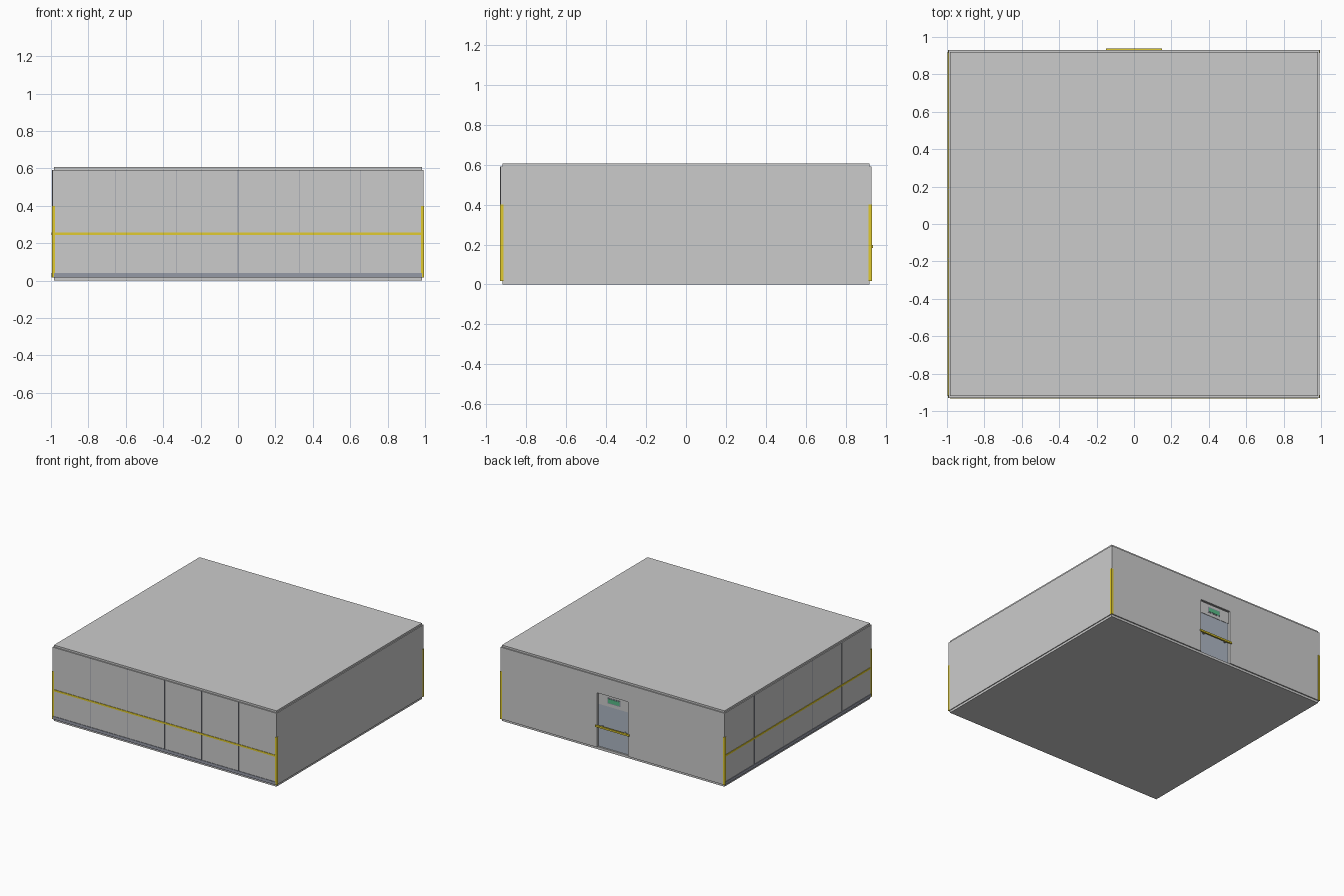
import bpy

if "Cube" in bpy.data.objects:
    bpy.data.objects.remove(bpy.data.objects["Cube"])

mats = {}
COLORS = {
    "yellow": (0.75, 0.6, 0.03, 1), "steel": (0.42, 0.47, 0.55, 1),
    "seam": (0.3, 0.32, 0.38, 1), "green": (0.1, 0.5, 0.25, 1),
}


def box(name, x0, x1, y0, y1, z0, z1, color=None):
    bpy.ops.mesh.primitive_cube_add(size=1, location=((x0 + x1) / 2, (y0 + y1) / 2, (z0 + z1) / 2))
    ob = bpy.context.object
    ob.name = name
    ob.scale = (x1 - x0, y1 - y0, z1 - z0)
    bpy.ops.object.transform_apply(location=False, rotation=False, scale=True)
    if color:
        if color not in mats:
            mats[color] = bpy.data.materials.new(color)
            mats[color].diffuse_color = COLORS[color]
        ob.data.materials.append(mats[color])
    return ob


X, Y, T = 0.992, 0.929, 0.014      # outer wall faces and thickness
Z0, Z1 = 0.018, 0.592              # wall bottom and top
DX, DZ = 0.138, 0.455              # door opening half width and top

# floor and ceiling slabs
box("floor", -0.985, 0.985, -0.92, 0.92, 0, 0.02)
box("ceiling", -0.985, 0.985, -0.92, 0.92, 0.59, 0.607)

# walls, with a doorway in the back one
box("front_wall", -0.985, 0.985, -Y, -Y + T, Z0, Z1)
for s, side in ((-1, "left"), (1, "right")):
    a, b = sorted((s * X, s * (X - T)))
    box(side + "_wall", a, b, -Y, Y, Z0, Z1)
    a, b = sorted((s * DX, s * 0.985))
    box("back_wall_" + side, a, b, Y - T, Y, Z0, Z1)
box("back_wall_header", -DX, DX, Y - T, Y, DZ, Z1)

# wall trim: shows outside on the front and left, inside on the back and right
F0, F1 = -Y - 0.004, -Y + 0.002
L0, L1 = -X - 0.004, -X + 0.002
box("front_stripe", -0.985, 0.985, F0, F1, 0.243, 0.257, "yellow")
box("left_stripe", L0, L1, -0.92, 0.92, 0.243, 0.257, "yellow")
box("front_skirting", -0.985, 0.985, F0, F1, Z0, 0.042, "seam")
box("left_skirting", L0, L1, -0.92, 0.92, Z0, 0.042, "seam")
box("right_stripe", X - T - 0.004, X - T + 0.002, -0.91, 0.91, 0.243, 0.257, "yellow")
box("right_skirting", X - T - 0.004, X - T + 0.002, -0.91, 0.91, Z0, 0.042, "seam")
for s in (-1, 1):
    a, b = sorted((s * (DX + 0.01), s * 0.97))
    box("back_stripe", a, b, Y - T - 0.004, Y - T + 0.002, 0.243, 0.257, "yellow")
    box("back_skirting", a, b, Y - T - 0.004, Y - T + 0.002, Z0, 0.042, "seam")

# panel seams
for i in range(-2, 3):
    x = i * 0.328
    box("front_seam", x - 0.002, x + 0.002, -Y - 0.002, -Y + 0.002, 0.042, Z1, "seam")
for i in range(4):
    y = (i - 1.5) * 0.368
    box("left_seam", -X - 0.002, -X + 0.002, y - 0.002, y + 0.002, 0.042, Z1, "seam")

# yellow corner guards
for sx in (-1, 1):
    for sy in (-1, 1):
        x, y = sx * 0.987, sy * 0.923
        box("corner_guard", x - 0.008, x + 0.008, y - 0.008, y + 0.008, Z0, 0.4, "yellow")

# recessed door, header panel, display and push bar
box("door", -DX, DX, 0.895, 0.907, Z0, 0.36, "steel")
box("door_header_panel", -DX, DX, 0.895, 0.91, 0.36, DZ)
box("exit_display", -0.05, 0.05, 0.908, 0.914, 0.392, 0.424, "green")
box("display_surround", -0.057, 0.057, 0.907, 0.912, 0.385, 0.431, "seam")
for s in (-1, 1):
    a, b = sorted((s * DX, s * (DX + 0.012)))
    box("door_jamb", a, b, 0.895, 0.917, Z0, DZ)
box("door_bar", -0.15, 0.15, 0.925, 0.938, 0.183, 0.197, "yellow")
for x in (-0.1, 0.1):
    box("bar_bracket", x - 0.006, x + 0.006, 0.905, 0.927, 0.185, 0.195, "seam")

for m in bpy.data.materials:
    if m.users and not m.is_grease_pencil:
        m.use_nodes = True
        m.node_tree.nodes["Principled BSDF"].inputs["Base Color"].default_value = m.diffuse_color
